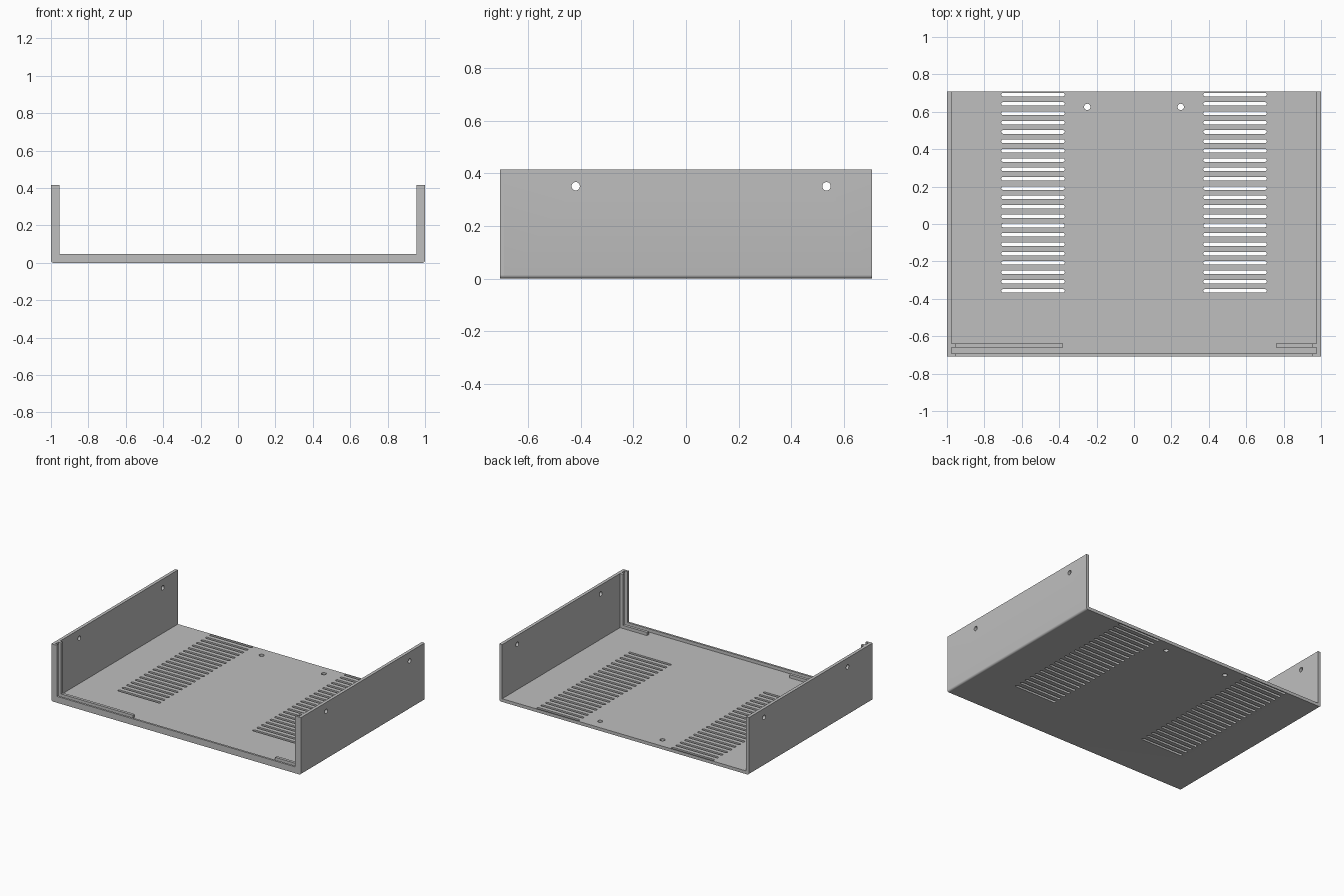
import bpy, bmesh, math
from mathutils import Matrix

cube = bpy.data.objects.get("Cube")
if cube:
    bpy.data.objects.remove(cube)

WIDTH, DEPTH, HEIGHT = 1.0, 0.708, 0.415   # half width, half depth, full height
SHEET, LIP = 0.023, 0.046                  # sheet thickness, front lip height
LIP_BACK = -0.693

grey = bpy.data.materials.new("light grey metal")
grey.use_nodes = True
colour = (0.52, 0.52, 0.52, 1)
grey.diffuse_color = colour
grey.node_tree.nodes["Principled BSDF"].inputs["Base Color"].default_value = colour


def make_object(name, bm):
    bmesh.ops.recalc_face_normals(bm, faces=bm.faces[:])
    mesh = bpy.data.meshes.new(name)
    bm.to_mesh(mesh)
    bm.free()
    mesh.materials.append(grey)
    obj = bpy.data.objects.new(name, mesh)
    bpy.context.collection.objects.link(obj)
    return obj


def prism(bm, points, direction):
    """Extrude a closed outline of 3D points along a vector."""
    face = bm.faces.new([bm.verts.new(p) for p in points])
    ext = bmesh.ops.extrude_face_region(bm, geom=[face])
    verts = [g for g in ext["geom"] if isinstance(g, bmesh.types.BMVert)]
    bmesh.ops.translate(bm, verts=verts, vec=direction)


def channel(name, inset, y0, y1, radius=0.014, steps=5):
    """U-shaped section with rounded lower outside corners."""
    half = []
    for i in range(steps + 1):
        a = math.pi / 2 * i / steps
        half.append((WIDTH - radius + radius * math.sin(a), radius - radius * math.cos(a)))
    half += [(WIDTH, HEIGHT), (WIDTH - inset, HEIGHT), (WIDTH - inset, inset)]
    outline = half + [(-x, z) for x, z in reversed(half)]
    bm = bmesh.new()
    prism(bm, [(x, y0, z) for x, z in outline], (0, y1 - y0, 0))
    return make_object(name, bm)


def box(name, x0, x1, y0, y1, z0, z1):
    bm = bmesh.new()
    prism(bm, [(x0, y0, z0), (x1, y0, z0), (x1, y1, z0), (x0, y1, z0)], (0, 0, z1 - z0))
    return make_object(name, bm)


def slot_outline(cx, cy, half_length, radius, steps=8):
    points = []
    for side in (1, -1):
        for i in range(steps + 1):
            a = -math.pi / 2 + math.pi * i / steps
            points.append((cx + side * (half_length - radius + radius * math.cos(a)),
                           cy + side * radius * math.sin(a), -0.05))
    return points


# Folded sheet tray and its thicker front frame
tray = channel("tray", SHEET, LIP_BACK, DEPTH)
channel("front_frame", LIP, -DEPTH, LIP_BACK)

# Cutter for vents and screw holes
bm = bmesh.new()
for side in (-1, 1):
    for i in range(22):
        prism(bm, slot_outline(side * 0.54, 0.692 - 0.05 * i, 0.17, 0.0095), (0, 0, 0.15))
    bmesh.ops.create_cone(bm, cap_ends=True, segments=24, radius1=0.017, radius2=0.017,
                          depth=0.2, matrix=Matrix.Translation((side * 0.25, 0.626, 0)))
for y in (-0.42, 0.535):
    for side in (-1, 1):
        place = Matrix.Translation((side, y, 0.351)) @ Matrix.Rotation(math.pi / 2, 4, 'Y')
        bmesh.ops.create_cone(bm, cap_ends=True, segments=24, radius1=0.016, radius2=0.016,
                              depth=0.2, matrix=place)
cutter = make_object("hole_cutter", bm)
cutter.hide_render = True

cut = tray.modifiers.new("vents and holes", 'BOOLEAN')
cut.operation, cut.solver, cut.object = 'DIFFERENCE', 'EXACT', cutter
bpy.context.view_layer.objects.active = tray
tray.select_set(True)
bpy.ops.object.modifier_apply(modifier=cut.name)
bpy.data.objects.remove(cutter)
bpy.ops.object.shade_smooth_by_angle(angle=math.radians(30))

# Rails behind the frame that hold a front panel
RAIL = (-0.661, -0.64)
EMBED = 0.004
INNER = WIDTH - SHEET
box("right_wall_rail", -INNER - EMBED, LIP - WIDTH, *RAIL, SHEET - EMBED, HEIGHT)
box("left_wall_rail", WIDTH - LIP, INNER + EMBED, *RAIL, SHEET - EMBED, HEIGHT)
box("right_floor_rail", LIP - WIDTH, -0.38, *RAIL, SHEET - EMBED, LIP)
box("left_floor_rail", 0.76, WIDTH - LIP, *RAIL, SHEET - EMBED, LIP)
